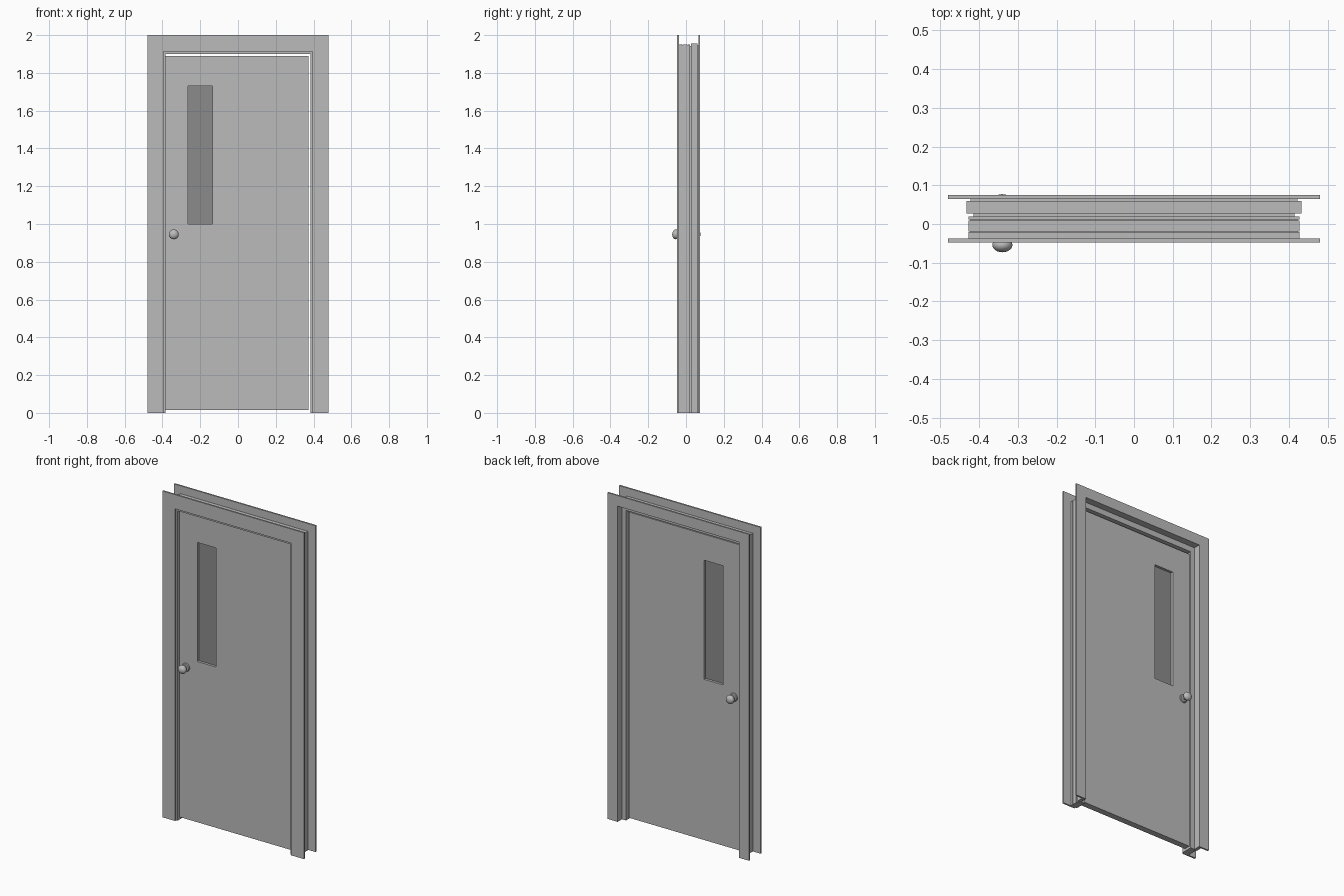
import bpy, bmesh, math
from mathutils import Vector

cube = bpy.data.objects.get("Cube")
if cube:
    bpy.data.objects.remove(cube, do_unlink=True)


def material(name, value):
    m = bpy.data.materials.new(name)
    m.use_nodes = True
    colour = (value, value, value, 1)
    m.diffuse_color = colour
    m.node_tree.nodes["Principled BSDF"].inputs["Base Color"].default_value = colour
    return m


GREY = material("painted grey", 0.5)
GLASS = material("dark glass", 0.26)


def finish(name, bm, mat):
    bmesh.ops.recalc_face_normals(bm, faces=bm.faces)
    mesh = bpy.data.meshes.new(name)
    bm.to_mesh(mesh)
    bm.free()
    mesh.materials.append(mat)
    ob = bpy.data.objects.new(name, mesh)
    bpy.context.collection.objects.link(ob)
    return ob


def extrude_y(bm, y0, y1):
    ext = bmesh.ops.extrude_face_region(bm, geom=bm.faces[:])
    verts = [v for v in ext["geom"] if isinstance(v, bmesh.types.BMVert)]
    bmesh.ops.translate(bm, verts=verts, vec=(0, y1 - y0, 0))


def surround(name, inner, outer, z_in, z_out, y0, y1):
    """Three-sided frame: two legs and a mitred head."""
    bm = bmesh.new()
    out = [(-outer, 0), (-outer, z_out), (outer, z_out), (outer, 0)]
    inn = [(-inner, 0), (-inner, z_in), (inner, z_in), (inner, 0)]
    o = [bm.verts.new((x, y0, z)) for x, z in out]
    i = [bm.verts.new((x, y0, z)) for x, z in inn]
    for k in range(3):
        bm.faces.new((o[k], o[k + 1], i[k + 1], i[k]))
    extrude_y(bm, y0, y1)
    return finish(name, bm, GREY)


# Casings and stepped jamb, front to back
surround("front_casing", 0.394, 0.48, 1.913, 2.0, -0.048, -0.038)
surround("front_jamb", 0.384, 0.427, 1.9, 1.95, -0.038, -0.021)
surround("front_jamb_seam", 0.384, 0.422, 1.9, 1.945, -0.021, -0.019)
surround("middle_jamb", 0.384, 0.427, 1.9, 1.95, -0.019, 0.009)
surround("rear_jamb_seam", 0.384, 0.422, 1.9, 1.945, 0.009, 0.011)
surround("stop_jamb", 0.384, 0.427, 1.9, 1.95, 0.011, 0.02)
surround("jamb_neck", 0.384, 0.415, 1.9, 1.942, 0.02, 0.027)
surround("rear_stop", 0.384, 0.432, 1.9, 1.955, 0.027, 0.033)
surround("rear_jamb", 0.411, 0.432, 1.935, 1.955, 0.033, 0.06)
surround("rear_casing_neck", 0.411, 0.422, 1.935, 1.945, 0.06, 0.065)
surround("rear_casing", 0.411, 0.48, 1.935, 2.0, 0.065, 0.075)

# Door leaf with a window opening
DOOR = (-0.384, 0.373, 0.015, 1.889)
WINDOW = (-0.264, -0.136, 1.0, 1.73)
FRONT, BACK = -0.017, 0.021


def corners(bm, box, y):
    x0, x1, z0, z1 = box
    return [bm.verts.new((x, y, z)) for x, z in ((x0, z0), (x1, z0), (x1, z1), (x0, z1))]


bm = bmesh.new()
o, i = corners(bm, DOOR, FRONT), corners(bm, WINDOW, FRONT)
for k in range(4):
    n = (k + 1) % 4
    bm.faces.new((o[k], o[n], i[n], i[k]))
extrude_y(bm, FRONT, BACK)
finish("door_leaf", bm, GREY)

# Recessed window pane
bm = bmesh.new()
bm.faces.new(corners(bm, WINDOW, -0.002))
extrude_y(bm, -0.002, 0.006)
finish("window_pane", bm, GLASS)


# Turned knobs on both faces
def knob(name, face_y, side):
    profile = [(0, 0), (0.025, 0), (0.025, 0.004), (0.021, 0.008), (0.011, 0.009), (0.011, 0.02)]
    for k in range(2, 13):
        a = math.pi * k / 12
        profile.append((0.026 * math.sin(a), 0.037 - 0.019 * math.cos(a)))
    bm = bmesh.new()
    pts = [bm.verts.new((-0.34 + r, face_y + side * d, 0.945)) for r, d in profile]
    edges = [bm.edges.new(p) for p in zip(pts, pts[1:])]
    bmesh.ops.spin(bm, geom=pts + edges, cent=Vector((-0.34, face_y, 0.945)),
                   axis=(0, 1, 0), angle=math.tau, steps=32)
    bmesh.ops.remove_doubles(bm, verts=bm.verts[:], dist=0.0001)
    ob = finish(name, bm, GREY)
    bpy.ops.object.select_all(action='DESELECT')
    ob.select_set(True)
    bpy.context.view_layer.objects.active = ob
    bpy.ops.object.shade_smooth_by_angle(angle=math.radians(35))


knob("front_knob", FRONT, -1)
knob("rear_knob", BACK, 1)
